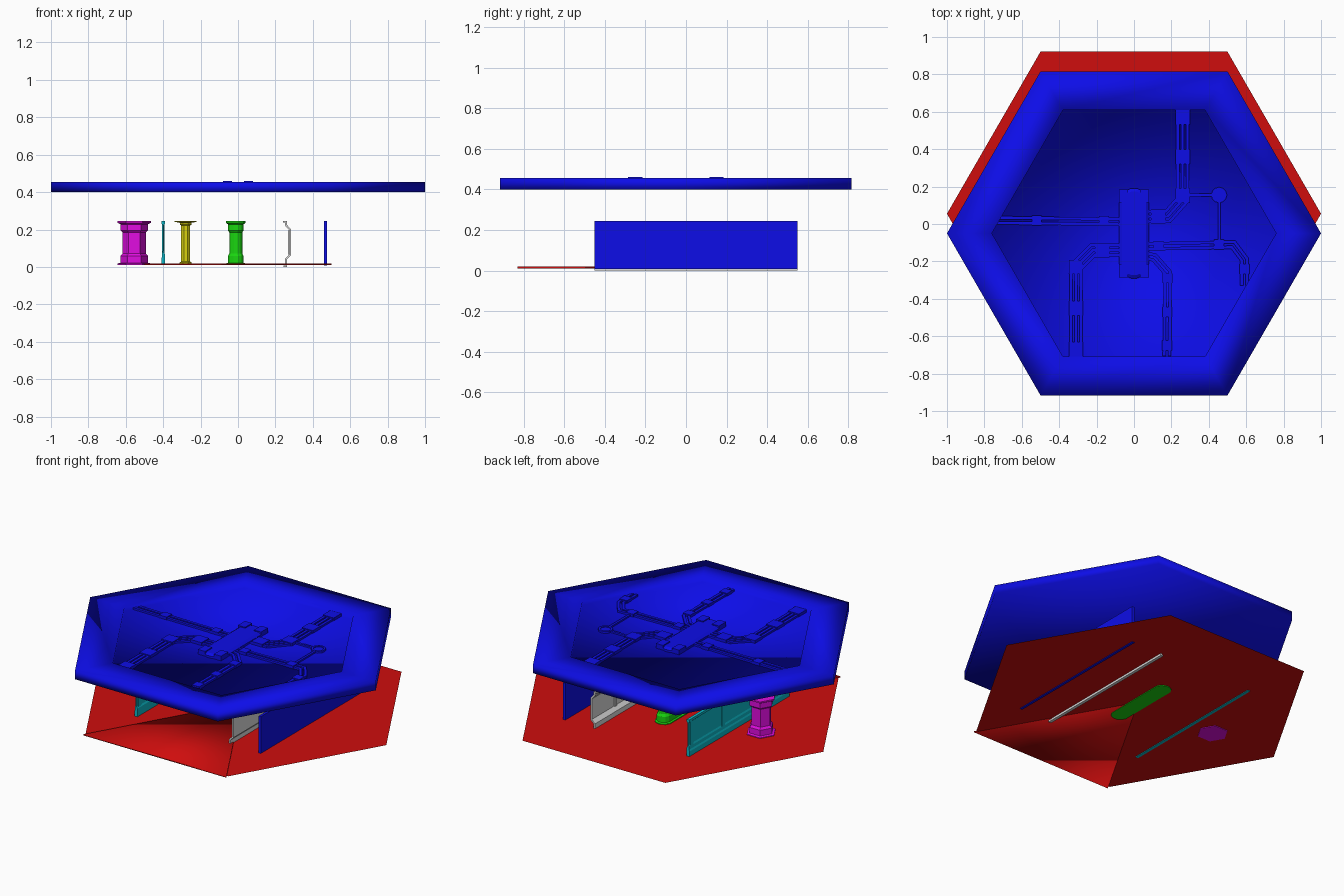
import bpy, bmesh
from math import sin, cos, pi, radians
from mathutils import Vector

cube = bpy.data.objects.get("Cube")
if cube:
    bpy.data.objects.remove(cube, do_unlink=True)


def material(name, rgb):
    m = bpy.data.materials.new(name)
    m.use_nodes = True
    m.diffuse_color = (*rgb, 1)
    m.node_tree.nodes["Principled BSDF"].inputs["Base Color"].default_value = (*rgb, 1)
    return m


BLUE = material("blue", (0.004, 0.004, 0.8))
RED = material("red", (0.62, 0.004, 0.004))
MAGENTA = material("magenta", (0.75, 0.004, 0.75))
CYAN = material("cyan", (0.004, 0.5, 0.6))
YELLOW = material("yellow", (0.7, 0.65, 0.005))
GREEN = material("green", (0.01, 0.68, 0.005))
GREY = material("light grey", (0.72, 0.72, 0.72))


def finish(name, bm, mat, smooth=False):
    bmesh.ops.recalc_face_normals(bm, faces=bm.faces)
    me = bpy.data.meshes.new(name)
    bm.to_mesh(me)
    bm.free()
    me.materials.append(mat)
    if smooth:
        me.polygons.foreach_set("use_smooth", [True] * len(me.polygons))
    ob = bpy.data.objects.new(name, me)
    bpy.context.collection.objects.link(ob)
    return ob


def loft(name, mat, cx, cy, profile, n, half=0, turn=0.0, smooth=False):
    """Stack outlines of (radius, z); half stretches them into a capsule along y."""
    bm = bmesh.new()
    rings = []
    for r, z in profile:
        ring = []
        for i in range(n):
            a = 2 * pi * (i + turn) / n
            shift = half if sin(a) > 0 else -half
            ring.append(bm.verts.new((cx + r * cos(a), cy + r * sin(a) + shift, z)))
        rings.append(ring)
    for lo, hi in zip(rings, rings[1:]):
        for i in range(n):
            j = (i + 1) % n
            bm.faces.new((lo[i], lo[j], hi[j], hi[i]))
    bm.faces.new(rings[0])
    bm.faces.new(rings[-1])
    return finish(name, bm, mat, smooth)


def wall(name, mat, outline, y0=-0.45, y1=0.55):
    """Extrude an (x, z) outline along y."""
    bm = bmesh.new()
    face = bm.faces.new([bm.verts.new((x, y0, z)) for x, z in outline])
    out = bmesh.ops.extrude_face_region(bm, geom=[face])["geom"]
    bmesh.ops.translate(bm, vec=(0, y1 - y0, 0),
                        verts=[v for v in out if isinstance(v, bmesh.types.BMVert)])
    return finish(name, bm, mat)


def box(name, mat, centre, size):
    x, y, z = centre
    w, d, h = (s / 2 for s in size)
    return wall(name, mat, [(x - w, z - h), (x + w, z - h), (x + w, z + h), (x - w, z + h)],
                y - d, y + d)


def strip(name, path, width, z0, z1, offset=0.0):
    """Mitred flat conduit strand along a top-down path, shifted sideways by offset."""
    pts = [Vector(p) for p in path]
    bm = bmesh.new()
    rings = []
    for i, p in enumerate(pts):
        a = (pts[i] - pts[i - 1]).normalized() if i else (pts[1] - p).normalized()
        b = (pts[i + 1] - p).normalized() if i + 1 < len(pts) else a
        t = (a + b).normalized()
        side = Vector((-t.y, t.x)) / max(t.dot(a), 0.5)
        ring = []
        for s, z in ((-1, z0), (1, z0), (1, z1), (-1, z1)):
            q = p + side * (offset + s * width / 2)
            ring.append(bm.verts.new((q.x, q.y, z)))
        rings.append(ring)
    for lo, hi in zip(rings, rings[1:]):
        for i in range(4):
            j = (i + 1) % 4
            bm.faces.new((lo[i], lo[j], hi[j], hi[i]))
    bm.faces.new(rings[0])
    bm.faces.new(rings[-1])
    return finish(name, bm, BLUE)


# Upper hexagonal plate with a recessed middle
PLATE_Y, SUNK = -0.05, 0.43
loft("upper_plate", BLUE, 0, PLATE_Y,
     [(1, 0.4), (1, 0.455), (0.76, 0.455), (0.76, SUNK)], 6, smooth=True)

# Capsule hub in the recess, with four clamps at its ends
loft("hub", BLUE, 0, PLATE_Y, [(0.082, SUNK), (0.082, 0.443), (0.065, 0.454)], 16, 0.16, 0.5)
for sx in (-1, 1):
    for sy in (-1, 1):
        box("hub_clamp", BLUE, (sx * 0.056, PLATE_Y + sy * 0.2, 0.445), (0.05, 0.07, 0.03))

# Conduits: path, half spread of the strands, bracket positions
conduits = {
    "left_conduit": ([(-0.74, 0.02), (-0.07, 0.012)], 0.014, [(-0.52, 0.018), (-0.16, 0.015)]),
    "back_conduit": ([(0.07, 0.04), (0.18, 0.04), (0.26, 0.13), (0.26, 0.607)], 0.026,
                     [(0.13, 0.04), (0.26, 0.15), (0.26, 0.36), (0.26, 0.57)]),
    "front_conduit": ([(-0.07, -0.14), (-0.22, -0.14), (-0.31, -0.23), (-0.31, -0.705)], 0.026,
                      [(-0.17, -0.14), (-0.31, -0.23), (-0.31, -0.45), (-0.31, -0.67)]),
    "short_conduit": ([(0.07, -0.17), (0.11, -0.18), (0.18, -0.26), (0.176, -0.705)], 0.014,
                      [(0.18, -0.29), (0.178, -0.47), (0.176, -0.65)]),
    "right_conduit": ([(0.07, -0.12), (0.53, -0.11), (0.59, -0.19), (0.59, -0.33)], 0.014,
                      [(0.13, -0.118), (0.455, -0.11), (0.59, -0.24)]),
}
for name, (path, spread, brackets) in conduits.items():
    strands = (-1, 0, 1) if spread > 0.02 else (-1, 1)
    for s in strands:
        strip(name, path, 0.017, SUNK - 0.003, 0.442, s * spread)
    for x, y in brackets:
        size = 2 * spread + 0.025
        box(name + "_bracket", BLUE, (x, y, 0.438), (size, size, 0.02))

# Junction knob with two thin rods
loft("junction_base", BLUE, 0.455, 0.155, [(0.042, SUNK), (0.042, 0.442), (0.03, 0.442),
                                           (0.03, 0.437)], 12)
strip("junction_rod", [(0.455, 0.12), (0.455, -0.1)], 0.014, SUNK, 0.44)
strip("junction_rod", [(0.28, 0.155), (0.42, 0.155)], 0.014, SUNK, 0.44)

# Thin hexagonal floor with a slab wedge at the front
FLOOR_Y = 0.055
bm = bmesh.new()
hub = bm.verts.new((0, FLOOR_Y, 0.013))
rim = [bm.verts.new((cos(i * pi / 3), FLOOR_Y + sin(i * pi / 3), 0.013)) for i in range(6)]
for i in range(6):
    bm.faces.new((hub, rim[i], rim[(i + 1) % 6]))
finish("floor", bm, RED)

bm = bmesh.new()
corners = [(-0.5, -0.83), (0.5, -0.83), (0, FLOOR_Y - 0.02)]
face = bm.faces.new([bm.verts.new((x, y, 0.011)) for x, y in corners])
out = bmesh.ops.extrude_face_region(bm, geom=[face])["geom"]
bmesh.ops.translate(bm, vec=(0, 0, 0.008),
                    verts=[v for v in out if isinstance(v, bmesh.types.BMVert)])
finish("front_floor_wedge", bm, RED, smooth=True)


# Columns share one moulded profile, from base and shaft radii
def column_profile(cap, collar, shaft, bottom):
    return [(cap, bottom), (cap, 0.018), (collar, 0.022), (collar, 0.058), (shaft, 0.072),
            (shaft, 0.185), (collar, 0.196), (collar, 0.228), (cap, 0.236), (cap, 0.245)]


loft("hexagonal_column", MAGENTA, -0.555, 0.04, column_profile(0.09, 0.074, 0.062, 0.009), 6)
loft("long_column", GREEN, -0.012, 0.05, column_profile(0.054, 0.044, 0.036, 0.009), 12, 0.185, 0.5)
loft("slim_column", YELLOW, -0.28, 0.05,
     [(0.035, 0.015), (0.035, 0.024), (0.026, 0.028), (0.026, 0.222), (0.034, 0.226),
      (0.034, 0.236), (0.064, 0.241), (0.064, 0.245)], 8, turn=0.5)

# Panelled wall with stepped skirting, cornice and battens
wall("panelled_wall", CYAN,
     [(-0.408, 0.009), (-0.39, 0.009), (-0.39, 0.065), (-0.395, 0.075), (-0.395, 0.225),
      (-0.39, 0.23), (-0.39, 0.245), (-0.408, 0.245), (-0.408, 0.23), (-0.402, 0.225),
      (-0.402, 0.085), (-0.406, 0.075), (-0.406, 0.055), (-0.41, 0.045)])
for i in range(4):
    box("wall_batten", CYAN, (-0.399, -0.42 + i * 0.313, 0.15), (0.014, 0.03, 0.16))

# Folded sheet wall bulging outward, with ribs
outer = [(0.24, 0.245), (0.262, 0.245), (0.262, 0.225), (0.284, 0.2), (0.284, 0.062),
         (0.262, 0.04), (0.262, 0.0), (0.243, 0.0)]
inner = [(0.243, 0.008), (0.252, 0.008), (0.252, 0.044), (0.274, 0.066), (0.274, 0.196),
         (0.252, 0.221), (0.252, 0.237), (0.24, 0.237)]
wall("folded_wall", GREY, outer + inner)
for i in range(3):
    box("folded_wall_rib", GREY, (0.271, -0.22 + i * 0.27, 0.131), (0.01, 0.02, 0.13))

# Plain side wall
box("side_wall", BLUE, (0.467, 0.05, 0.127), (0.016, 1.0, 0.237))
